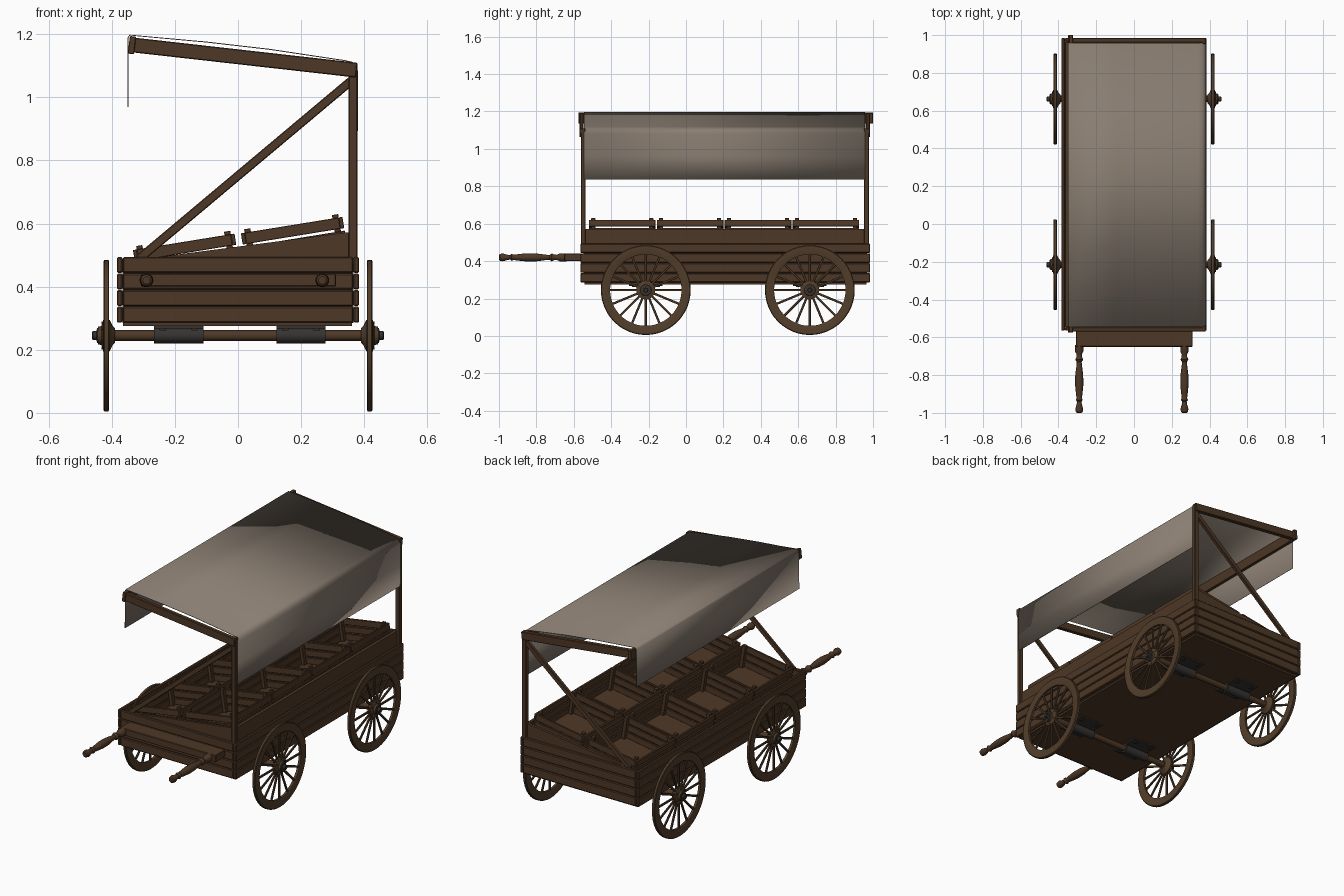
import bpy, bmesh, math
from mathutils import Matrix, Vector

if "Cube" in bpy.data.objects:
    bpy.data.objects.remove(bpy.data.objects["Cube"])

def material(name, rgb):
    m = bpy.data.materials.new(name)
    m.diffuse_color = (*rgb, 1)
    m.use_nodes = True
    m.node_tree.nodes["Principled BSDF"].inputs["Base Color"].default_value = m.diffuse_color
    return m

WOOD = material("brown wood", (0.075, 0.039, 0.019))
WHEELWOOD = material("wheel wood", (0.083, 0.047, 0.023))
CLOTH = material("canvas", (0.25, 0.205, 0.165))
METAL = material("dark metal", (0.035, 0.033, 0.03))

def finish(name, bm, mat, bevel=0.0, smooth=False):
    bmesh.ops.recalc_face_normals(bm, faces=bm.faces)
    me = bpy.data.meshes.new(name)
    bm.to_mesh(me)
    bm.free()
    me.materials.append(mat)
    ob = bpy.data.objects.new(name, me)
    bpy.context.collection.objects.link(ob)
    if bevel:
        mod = ob.modifiers.new("bevel", 'BEVEL')
        mod.width, mod.segments = bevel, 1
    if smooth:
        bpy.ops.object.select_all(action='DESELECT')
        ob.select_set(True)
        bpy.context.view_layer.objects.active = ob
        bpy.ops.object.shade_smooth_by_angle(angle=math.radians(35))
    return ob

def add_box(bm, x0, x1, y0, y1, z0, z1, m=Matrix()):
    loc = Matrix.Translation(((x0 + x1) / 2, (y0 + y1) / 2, (z0 + z1) / 2))
    bmesh.ops.create_cube(bm, size=1, matrix=m @ loc @ Matrix.Diagonal((x1 - x0, y1 - y0, z1 - z0, 1)))

def boxes(name, items, mat=WOOD, bevel=0.0, m=Matrix()):
    bm = bmesh.new()
    for b in items:
        add_box(bm, *b, m)
    return finish(name, bm, mat, bevel)

def add_lathe(bm, profile, m, segs=24, closed=False):
    # profile of (radius, position along local z)
    rings = [[bm.verts.new(m @ Vector((r * math.cos(a), r * math.sin(a), t)))
              for a in (2 * math.pi * i / segs for i in range(segs))] for r, t in profile]
    pairs = list(zip(rings, rings[1:] + rings[:1])) if closed else list(zip(rings, rings[1:]))
    for p, q in pairs:
        for i in range(segs):
            j = (i + 1) % segs
            bm.faces.new((p[i], p[j], q[j], q[i]))
    if not closed:
        bm.faces.new(rings[0])
        bm.faces.new(rings[-1])

def lathe(name, profile, m, mat, segs=24, closed=False):
    bm = bmesh.new()
    add_lathe(bm, profile, m, segs, closed)
    return finish(name, bm, mat, smooth=True)

def beam(name, p, q, y0, y1, h):
    # straight timber in an xz plane, p and q on its centre line
    d = Vector(q) - Vector(p)
    m = Matrix.Translation((p[0], 0, p[1])) @ Matrix.Rotation(-math.atan2(d.y, d.x), 4, 'Y')
    return boxes(name, [(0, d.length, y0, y1, -h / 2, h / 2)], WOOD, 0.003, m)

def prism(name, pts, y0, y1, mat):
    bm = bmesh.new()
    a = [bm.verts.new((x, y0, z)) for x, z in pts]
    b = [bm.verts.new((x, y1, z)) for x, z in pts]
    bm.faces.new(a)
    bm.faces.new(b)
    for i in range(len(pts)):
        j = (i + 1) % len(pts)
        bm.faces.new((a[i], a[j], b[j], b[i]))
    return finish(name, bm, mat)

# Cart body: floor, backing walls and four courses of planks
boxes("cart_floor", [(-0.365, 0.362, -0.543, 0.965, 0.275, 0.292)])
boxes("inner_walls", [(-0.366, -0.36, -0.545, 0.965, 0.285, 0.488), (0.36, 0.366, -0.545, 0.965, 0.285, 0.488),
                      (-0.36, 0.36, -0.547, -0.54, 0.285, 0.488), (-0.36, 0.36, 0.96, 0.967, 0.285, 0.488)])
for i in range(4):
    z0, z1 = 0.286 + i * 0.0525, 0.286 + i * 0.0525 + 0.0505
    boxes(f"side_planks_{i}", [(-0.384, -0.366, -0.565, 0.985, z0, z1),
                               (0.366, 0.384, -0.565, 0.985, z0, z1)], WOOD, 0.004)
    boxes(f"end_planks_{i}", [(-0.365, 0.365, -0.565, -0.546, z0, z1),
                              (-0.365, 0.365, 0.966, 0.985, z0, z1)], WOOD, 0.004)

# Sloping boards above the body
for tag, y in (("front", -0.545), ("back", 0.95)):
    prism(f"{tag}_wedge_board", [(-0.32, 0.485), (0.36, 0.485), (0.36, 0.572), (0.345, 0.572)], y, y + 0.015, WOOD)
boxes("high_side_board", [(0.345, 0.362, -0.543, 0.962, 0.485, 0.572)])

# Tilted slatted crates, two columns by four rows
L, W, T = 0.163, 0.178, 0.012
for col, (cx, cz) in enumerate(((-0.172, 0.542), (0.17, 0.595))):
    for row in range(4):
        m = Matrix.Translation((cx, -0.341 + row * 0.363, cz)) @ Matrix.Rotation(-math.radians(9.2), 4, 'Y')
        parts = [(-L, L, -W, W, -0.135, -0.125)]
        for k in range(3):
            a, b = -0.036 - k * 0.044, -k * 0.044
            for s in (-1, 1):
                x0, x1 = sorted((s * L, s * (L - T)))
                y0, y1 = sorted((s * W, s * (W - T)))
                parts += [(x0, x1, -W, W, a, b), (-L + T, L - T, y0, y1, a, b)]
        for sx in (-1, 1):
            for sy in (-1, 1):
                x0, x1 = sorted((sx * (L - T), sx * (L - T - 0.02)))
                y0, y1 = sorted((sy * (W - T), sy * (W - T - 0.022)))
                parts.append((x0, x1, y0, y1, -0.125, 0.011))
        boxes(f"crate_{col}_{row}", parts, WOOD, 0.0015, m)

# Canopy frame
for tag, y0, y1, b0, b1 in (("front", -0.561, -0.538, -0.57, -0.547), ("back", 0.952, 0.978, 0.96, 0.985)):
    boxes(f"{tag}_canopy_post", [(0.35, 0.378, y0, y1, 0.47, 1.11)], WOOD, 0.003)
    beam(f"{tag}_canopy_beam", (-0.335, 1.166), (0.376, 1.086), b0, b1, 0.047)
    beam(f"{tag}_brace", (-0.315, 0.487), (0.362, 1.055), y0 + 0.003, y1 - 0.003, 0.028)
tilt = Matrix.Translation((-0.334, 0, 1.165)) @ Matrix.Rotation(math.radians(7), 4, 'Y')
boxes("high_canopy_rail", [(-0.012, 0.008, -0.575, 1.0, -0.028, 0.028)], WOOD, 0.002, tilt)
boxes("low_canopy_rail", [(0.352, 0.374, -0.545, 0.96, 1.06, 1.1)], WOOD, 0.002)

# Cloth canopy with a hanging flap on both sides
line = [(-0.349, 0.97), (-0.349, 1.188), (-0.343, 1.197), (-0.1, 1.175), (0.1, 1.152), (0.34, 1.116),
        (0.362, 1.111), (0.374, 1.1), (0.379, 1.08), (0.379, 0.96), (0.377, 0.836)]
bm = bmesh.new()
ends = [[bm.verts.new((x, y, z)) for x, z in line] for y in (-0.545, 0.957)]
for i in range(len(line) - 1):
    bm.faces.new((ends[0][i], ends[0][i + 1], ends[1][i + 1], ends[1][i]))
cloth = finish("canopy_cloth", bm, CLOTH, smooth=True)
sol = cloth.modifiers.new("thickness", 'SOLIDIFY')
sol.thickness, sol.offset = 0.003, 0

# Wheels, hubs and axles
for tag, wy in (("front", -0.215), ("back", 0.662)):
    axis = Matrix.Translation((0, wy, 0.245)) @ Matrix.Rotation(math.pi / 2, 4, 'Y')
    lathe(f"{tag}_axle", [(0.017, -0.44), (0.017, 0.44)], axis, WOOD, 16)
    for side, s in (("left", -1), ("right", 1)):
        m = Matrix.Translation((s * 0.417, wy, 0.245)) @ Matrix.Rotation(s * math.pi / 2, 4, 'Y')
        lathe(f"{tag}_{side}_wheel_rim", [(0.191, -0.007), (0.195, -0.009), (0.236, -0.009), (0.24, -0.006),
              (0.24, 0.006), (0.236, 0.009), (0.195, 0.009), (0.191, 0.007)], m, WHEELWOOD, 48, True)
        bm = bmesh.new()
        for i in range(16):
            add_box(bm, 0.03, 0.196, -0.006, 0.006, -0.005, 0.005, m @ Matrix.Rotation(i * math.pi / 8, 4, 'Z'))
        finish(f"{tag}_{side}_spokes", bm, WHEELWOOD, 0.002)
        lathe(f"{tag}_{side}_hub", [(0.022, -0.028), (0.03, -0.02), (0.05, -0.01), (0.05, 0.01), (0.03, 0.016),
              (0.028, 0.026), (0.02, 0.028)], m, WHEELWOOD)
        lathe(f"{tag}_{side}_hub_cap", [(0.024, 0.02), (0.024, 0.03), (0.014, 0.031), (0.014, 0.043), (0.01, 0.046)],
              m, METAL, 12)
        bm = bmesh.new()
        for i in range(6):
            p = m @ Matrix.Rotation(i * math.pi / 3, 4, 'Z') @ Matrix.Translation((0.04, 0, 0))
            add_lathe(bm, [(0.004, 0.008), (0.004, 0.016)], p, 8)
        finish(f"{tag}_{side}_hub_bolts", bm, METAL)
    # Metal brackets that hold the axle to the floor
    for side, bx in (("left", -0.188), ("right", 0.2)):
        boxes(f"{tag}_{side}_axle_plate", [(bx - 0.078, bx + 0.078, wy - 0.09, wy + 0.09, 0.267, 0.276)], METAL)
        lathe(f"{tag}_{side}_axle_sleeve", [(0.0245, bx - 0.078), (0.0245, bx + 0.078)], axis, METAL)
        boxes(f"{tag}_{side}_plate_bolts", [(bx + u - 0.01, bx + u + 0.01, wy + v - 0.01, wy + v + 0.01, 0.261, 0.268)
              for u in (-0.05, 0.05) for v in (-0.065, 0.065)], METAL)

# Pull bar and turned handles
boxes("pull_bar", [(-0.308, 0.31, -0.65, -0.56, 0.4, 0.441)], WOOD, 0.003)
turned = [(0.012, 0), (0.018, 0.005), (0.021, 0.02), (0.013, 0.05), (0.012, 0.06), (0.019, 0.068), (0.014, 0.078),
          (0.017, 0.1), (0.022, 0.15), (0.021, 0.2), (0.014, 0.255), (0.013, 0.27), (0.021, 0.282), (0.015, 0.295),
          (0.014, 0.31), (0.022, 0.325), (0.022, 0.36)]
for side, hx in (("left", -0.29), ("right", 0.267)):
    lathe(f"{side}_handle", turned, Matrix.Translation((hx, -1.0, 0.42)) @ Matrix.Rotation(-math.pi / 2, 4, 'X'),
          WOOD, 20)
